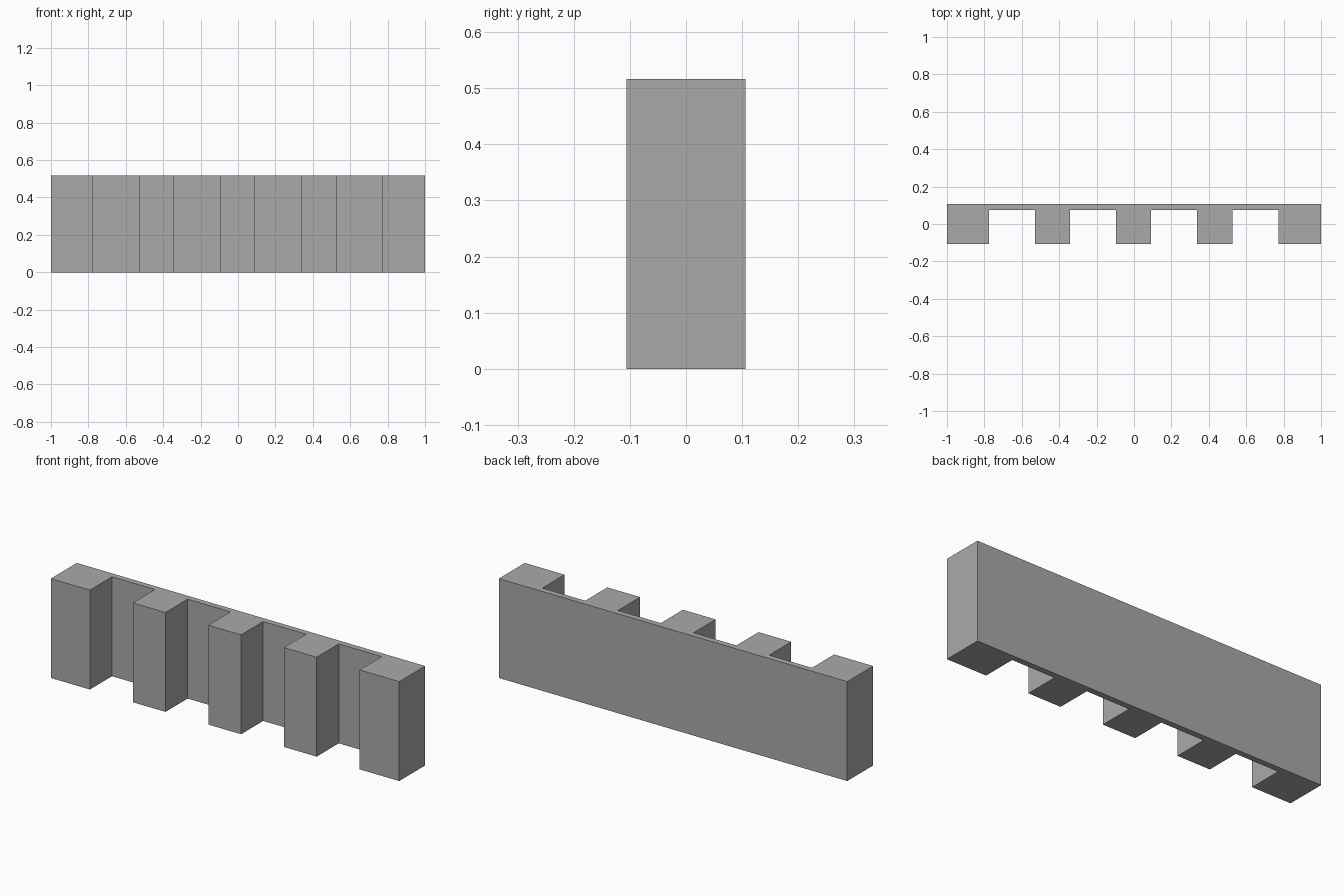
import bpy, bmesh

cube = bpy.data.objects.get("Cube")
if cube:
    bpy.data.objects.remove(cube, do_unlink=True)

HEIGHT = 0.516
FRONT, BACK, RECESS = -0.106, 0.106, 0.075
NOTCH_WIDTH, PITCH, FIRST_NOTCH = 0.246, 0.434, -0.653

# Plain grey finish
grey = bpy.data.materials.new("plain_grey")
grey.use_nodes = True
colour = (0.4, 0.4, 0.4, 1)
grey.diffuse_color = colour
grey.node_tree.nodes["Principled BSDF"].inputs["Base Color"].default_value = colour

# Plan outline: straight back, four square notches along the front
outline = [(1, BACK), (-1, BACK), (-1, FRONT)]
for i in range(4):
    centre = FIRST_NOTCH + i * PITCH
    left, right = centre - NOTCH_WIDTH / 2, centre + NOTCH_WIDTH / 2
    outline += [(left, FRONT), (left, RECESS), (right, RECESS), (right, FRONT)]
outline.append((1, FRONT))

# Extrude the outline into a ribbed wall panel
bm = bmesh.new()
base = bm.faces.new([bm.verts.new((x, y, 0)) for x, y in outline])
extruded = bmesh.ops.extrude_face_region(bm, geom=[base], use_keep_orig=True)
top = [v for v in extruded["geom"] if isinstance(v, bmesh.types.BMVert)]
bmesh.ops.translate(bm, verts=top, vec=(0, 0, HEIGHT))
bmesh.ops.recalc_face_normals(bm, faces=bm.faces)

mesh = bpy.data.meshes.new("ribbed_wall_panel")
bm.to_mesh(mesh)
bm.free()
mesh.materials.append(grey)
panel = bpy.data.objects.new("ribbed_wall_panel", mesh)
bpy.context.collection.objects.link(panel)
